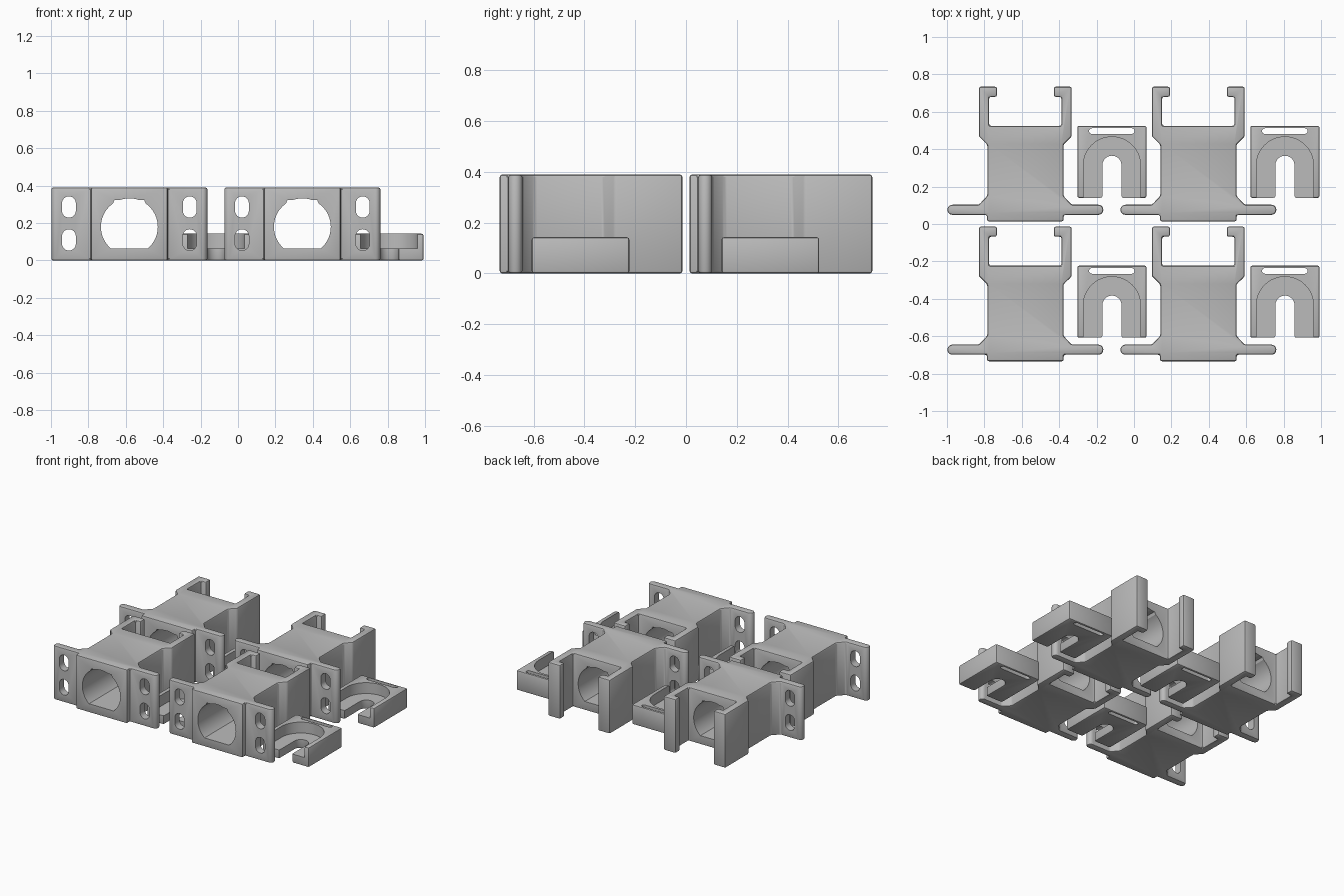
import bpy, bmesh, math
from mathutils import Matrix, Vector

cube = bpy.data.objects.get("Cube")
if cube:
    bpy.data.objects.remove(cube)

grey = bpy.data.materials.new("plain grey")
grey.use_nodes = True
grey.diffuse_color = (0.5, 0.5, 0.5, 1)
grey.node_tree.nodes["Principled BSDF"].inputs["Base Color"].default_value = (0.5, 0.5, 0.5, 1)

UPRIGHT = Matrix.Rotation(math.pi / 2, 4, 'X')  # profile (x, z), extruded to -y


def arc(cx, cy, r, start, end, n=32):
    angles = [math.radians(start + (end - start) * i / n) for i in range(n + 1)]
    return [(cx + r * math.cos(a), cy + r * math.sin(a)) for a in angles]


def prism(name, outline, low, high, matrix=Matrix()):
    """Closed outline extruded from low to high, then turned by matrix."""
    bm = bmesh.new()
    face = bm.faces.new([bm.verts.new((x, y, low)) for x, y in outline])
    top = bmesh.ops.extrude_face_region(bm, geom=[face])["geom"]
    verts = [g for g in top if isinstance(g, bmesh.types.BMVert)]
    bmesh.ops.translate(bm, verts=verts, vec=(0, 0, high - low))
    bmesh.ops.recalc_face_normals(bm, faces=bm.faces)
    bm.transform(matrix)
    mesh = bpy.data.meshes.new(name)
    bm.to_mesh(mesh)
    bm.free()
    mesh.materials.append(grey)
    obj = bpy.data.objects.new(name, mesh)
    bpy.context.collection.objects.link(obj)
    return obj


def finish(obj, cutters):
    """Bevel the block, cut the openings and bake the result."""
    bevel = obj.modifiers.new("edge_bevel", 'BEVEL')
    bevel.width, bevel.segments = 0.01, 2
    bevel.limit_method, bevel.angle_limit = 'ANGLE', math.radians(40)
    for cutter in cutters:
        cutter.hide_render = True
        cut = obj.modifiers.new("cut", 'BOOLEAN')
        cut.operation, cut.solver, cut.object = 'DIFFERENCE', 'EXACT', cutter
    depsgraph = bpy.context.evaluated_depsgraph_get()
    mesh = bpy.data.meshes.new_from_object(obj.evaluated_get(depsgraph))
    obj.modifiers.clear()
    obj.data = mesh
    mesh.shade_smooth()
    mesh.set_sharp_from_angle(angle=math.radians(28))
    for cutter in cutters:
        bpy.data.objects.remove(cutter)


def slot(name, cx, cy, half_length, r, vertical):
    """Outline of a rounded slot."""
    if vertical:
        return (arc(cx, cy + half_length - r, r, 0, 180, 12)
                + arc(cx, cy - half_length + r, r, 180, 360, 12))
    return (arc(cx + half_length - r, cy, r, -90, 90, 12)
            + arc(cx - half_length + r, cy, r, 90, 270, 12))


# Bracket: half plan from the front centre round to the rear recess, mirrored
half = [(0.205, 0.018), (0.205, 0.053)]
half += arc(0.39, 0.08, 0.027, -90, 90, 10)
half += [(0.248, 0.107), (0.203, 0.155), (0.203, 0.428), (0.248, 0.472),
         (0.248, 0.738), (0.152, 0.738), (0.152, 0.684), (0.193, 0.684), (0.193, 0.529)]
plan = half + [(-x, y) for x, y in reversed(half)]
bracket = prism("bracket", plan, 0, 0.39)

# Main bore: circle with a flat floor and two shallow steps at the top
floor_angle = math.degrees(math.asin(0.116 / 0.152))
step_angle = math.degrees(math.acos(0.088 / 0.152))
bore = arc(0, 0.18, 0.152, -floor_angle, step_angle)
bore += [(0.08, 0.322)]
bore += arc(0, 0.18, 0.152, 70, 110, 12)
bore += [(-0.08, 0.322)]
bore += arc(0, 0.18, 0.152, 180 - step_angle, 180 + floor_angle)
cutters = [prism("bore_cutter", bore, -1, 1, UPRIGHT)]

# Two mounting slots in each flange
for x in (-0.323, 0.323):
    for z in (0.11, 0.286):
        outline = slot("mount", x, z, 0.057, 0.037, True)
        cutters.append(prism("mount_cutter", outline, -0.2, 0.1, UPRIGHT))
finish(bracket, cutters)

# Retaining clip: block with a U opening to the front
u_plan = [(-0.185, 0.144), (-0.185, 0.529), (0.185, 0.529), (0.185, 0.144), (0.051, 0.144)]
u_plan += arc(0, 0.318, 0.051, 0, 180, 24)
u_plan += [(-0.051, 0.144)]
clip = prism("clip", u_plan, 0, 0.143)

# Wider round-ended seat sunk in its top, and a strap slot behind
seat = [(0.153, 0.1)] + arc(0, 0.317, 0.153, 0, 180) + [(-0.153, 0.1)]
strap = slot("strap", 0, 0.501, 0.122, 0.015, False)
finish(clip, [prism("seat_cutter", seat, 0.064, 0.3),
              prism("strap_cutter", strap, -0.1, 0.3)])

# Two by two layout
for part, x0 in ((bracket, -0.581), (clip, -0.118)):
    for i in range(2):
        for j in range(2):
            copy = part if i == j == 0 else part.copy()
            if copy is not part:
                bpy.context.collection.objects.link(copy)
            copy.name = f"{('front', 'rear')[j]}_{('right', 'left')[i]}_{part.data.name.split('.')[0]}"
            copy.location = Vector((x0 + 0.925 * i, -0.004 - 0.748 * (1 - j), 0))
